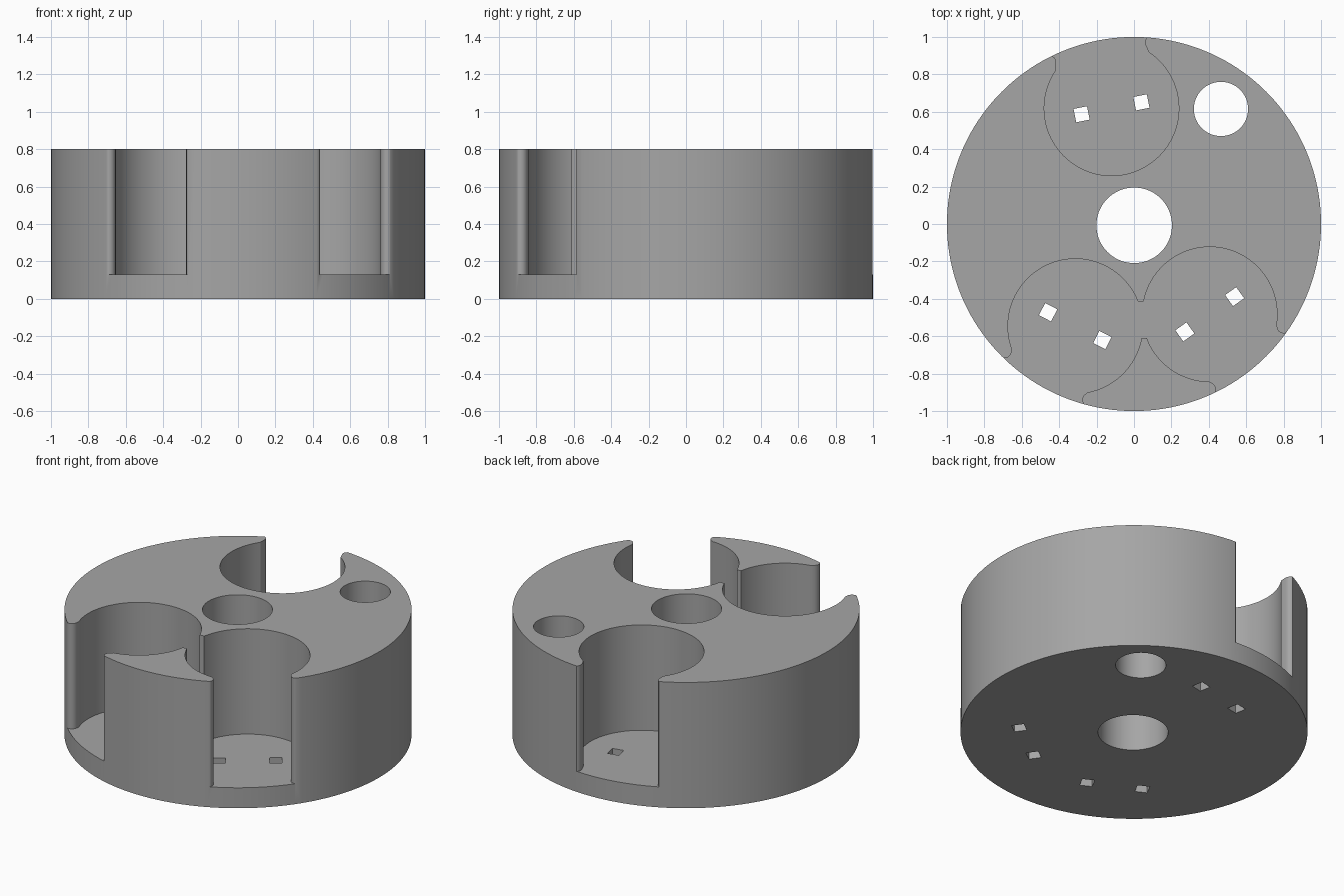
import bpy, bmesh, math
from mathutils import Vector, Matrix

if "Cube" in bpy.data.objects:
    bpy.data.objects.remove(bpy.data.objects["Cube"])

HEIGHT, FLOOR = 0.8, 0.13
POCKET_R, POCKET_D = 0.36, 0.63

grey = bpy.data.materials.new("grey plastic")
grey.diffuse_color = (0.38, 0.38, 0.38, 1)
grey.use_nodes = True
grey.node_tree.nodes["Principled BSDF"].inputs["Base Color"].default_value = grey.diffuse_color


def prism(name, pts, z0, z1):
    """Extrude a closed 2D outline from z0 to z1."""
    bm = bmesh.new()
    base = bm.faces.new([bm.verts.new((p[0], p[1], z0)) for p in pts])
    ext = bmesh.ops.extrude_face_region(bm, geom=[base])
    top = [g for g in ext["geom"] if isinstance(g, bmesh.types.BMVert)]
    bmesh.ops.translate(bm, verts=top, vec=(0, 0, z1 - z0))
    bmesh.ops.recalc_face_normals(bm, faces=bm.faces)
    me = bpy.data.meshes.new(name)
    bm.to_mesh(me)
    bm.free()
    me.materials.append(grey)
    ob = bpy.data.objects.new(name, me)
    bpy.context.collection.objects.link(ob)
    return ob


def circle(cx, cy, r, n):
    return [(cx + r * math.cos(2 * math.pi * i / n),
             cy + r * math.sin(2 * math.pi * i / n)) for i in range(n)]


def rect(cx, cy, w, h, deg):
    rot = Matrix.Rotation(math.radians(deg), 2)
    return [Vector((cx, cy)) + rot @ Vector((sx * w / 2, sy * h / 2))
            for sx, sy in ((-1, -1), (1, -1), (1, 1), (-1, 1))]


def pocket(deg, w):
    """Round pocket whose mouth, between rounded lips, opens at the rim."""
    lip = [(0.925, w + 0.001), (0.938, w), (0.950, w + 0.003), (0.960, w + 0.010),
           (0.967, w + 0.020), (0.972, w + 0.040), (1.1, w + 0.040)]
    v = w + 0.010
    a = math.atan2(v, math.sqrt(POCKET_R ** 2 - v ** 2))
    n = 72
    arc = []
    for i in range(n + 1):
        t = a + (2 * math.pi - 2 * a) * i / n
        arc.append((POCKET_D + POCKET_R * math.cos(t), POCKET_R * math.sin(t)))
    pts = arc + [(u, -s) for u, s in lip] + [(u, s) for u, s in reversed(lip)]
    rot = Matrix.Rotation(math.radians(deg), 2)
    return [rot @ Vector(p) for p in pts]


body = prism("holder_body", circle(0, 0, 1, 160), 0, HEIGHT)
cutters = []

# three round pockets with open mouths: direction, half mouth, slot row angle
for deg, w, row in ((101, 0.243, 11.3), (240.1, 0.224, -27.1), (-50, 0.224, 35.3)):
    cutters.append(prism("pocket_cutter", pocket(deg, w), FLOOR, 1))
    cx = POCKET_D * math.cos(math.radians(deg))
    cy = POCKET_D * math.sin(math.radians(deg))
    # pair of square holes through the pocket floor
    for s in (-0.163, 0.163):
        x = cx + s * math.cos(math.radians(row))
        y = cy + s * math.sin(math.radians(row))
        cutters.append(prism("slot_cutter", rect(x, y, 0.073, 0.073, row), -0.1, 0.4))

# gap joining the two front pockets
cutters.append(prism("gap_cutter", rect(0.046, -0.512, 0.07, 0.196, 5), FLOOR, 1))

# centre hole and small side hole
cutters.append(prism("centre_hole_cutter", circle(0.001, -0.007, 0.202, 72), -0.1, 1))
cutters.append(prism("side_hole_cutter", circle(0.465, 0.615, 0.145, 64), -0.1, 1))

# apply the cuts one by one, removing each cutter
bpy.context.view_layer.objects.active = body
body.select_set(True)
for c in cutters:
    c.hide_render = True
    mod = body.modifiers.new("cut", 'BOOLEAN')
    mod.operation = 'DIFFERENCE'
    mod.solver = 'EXACT'
    mod.object = c
    bpy.ops.object.modifier_apply(modifier=mod.name)
    bpy.data.objects.remove(c, do_unlink=True)

bpy.ops.object.shade_smooth_by_angle(angle=math.radians(30))
